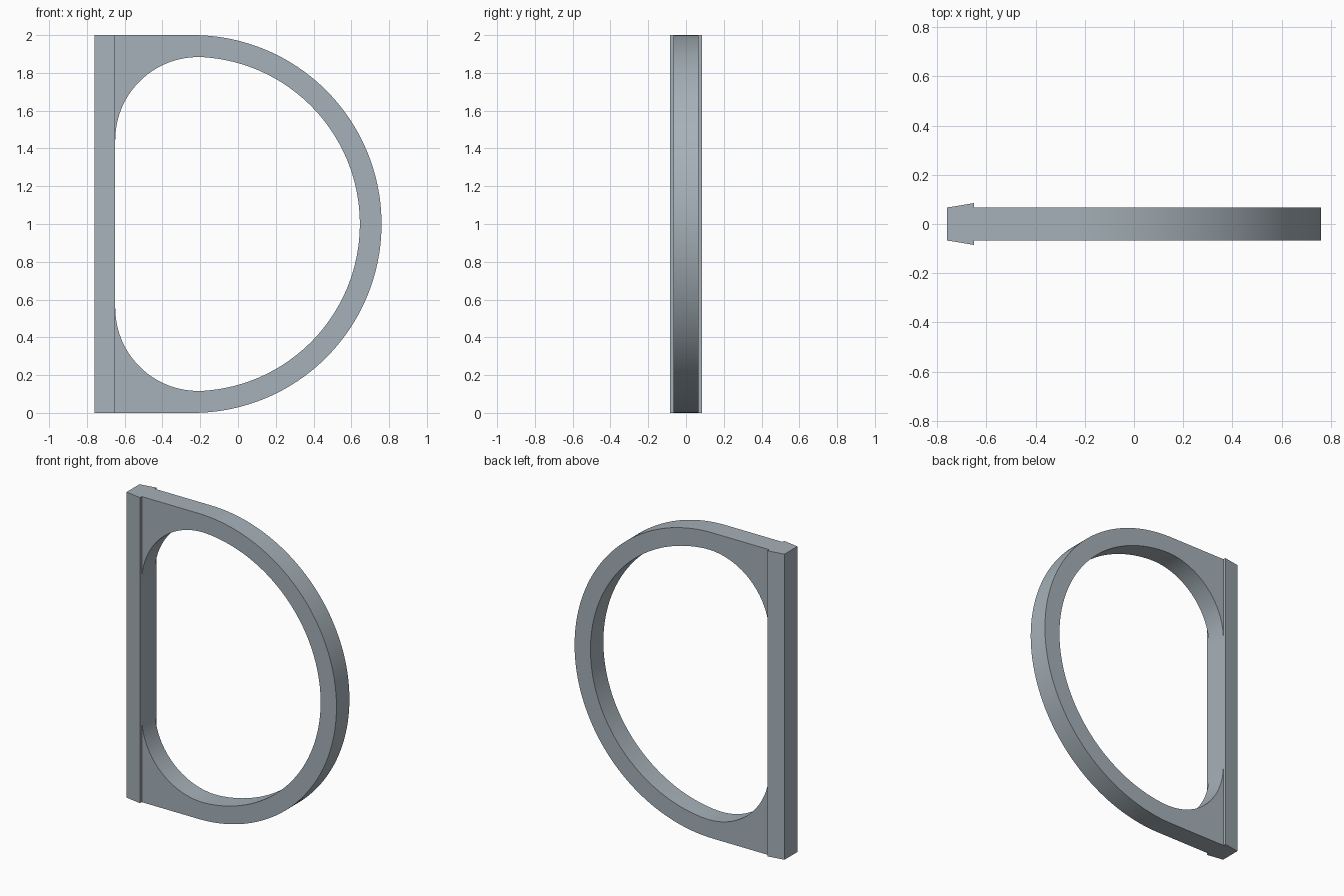
import bpy, bmesh
from math import sin, cos, pi, atan2, sqrt, radians

cube = bpy.data.objects.get("Cube")
if cube:
    bpy.data.objects.remove(cube, do_unlink=True)

steel = bpy.data.materials.new("blue_grey_steel")
steel.use_nodes = True
colour = (0.38, 0.44, 0.48, 1)
steel.diffuse_color = colour
steel.node_tree.nodes["Principled BSDF"].inputs["Base Color"].default_value = colour

LEFT, SEAM, CX = -0.76, -0.65, -0.24     # bar edge, bar/ring joint, arc centre
R_OUT, R_IN, R_FILLET = 1.0, 0.885, 0.44
HALF, LIP = 0.067, 0.085                 # half depth of ring and of bar lip


def make_object(name, bm):
    bmesh.ops.recalc_face_normals(bm, faces=bm.faces[:])
    mesh = bpy.data.meshes.new(name)
    bm.to_mesh(mesh)
    bm.free()
    mesh.materials.append(steel)
    obj = bpy.data.objects.new(name, mesh)
    bpy.context.collection.objects.link(obj)
    bpy.ops.object.select_all(action="DESELECT")
    obj.select_set(True)
    bpy.context.view_layer.objects.active = obj
    bpy.ops.object.shade_smooth_by_angle(angle=radians(30))


def arc(cx, cz, r, a, b, n):
    return [(cx + r * cos(a + (b - a) * i / n), cz + r * sin(a + (b - a) * i / n))
            for i in range(n + 1)]


# Ring outline: upper half, corner fillet tangent to the large inner arc
fx = SEAM + R_FILLET
fz = 1 + sqrt((R_IN - R_FILLET) ** 2 - (fx - CX) ** 2)
touch = atan2(fz - 1, fx - CX)
n_fil, n_arc = 20, 40
inner = arc(fx, fz, R_FILLET, pi, touch, n_fil) + arc(CX, 1, R_IN, touch, 0, n_arc)[1:]
outer = [(SEAM + (CX - SEAM) * i / n_fil, 2) for i in range(n_fil + 1)]
outer += arc(CX, 1, R_OUT, pi / 2, 0, n_arc)[1:]


def mirrored(path):
    return path + [(x, 2 - z) for x, z in reversed(path[:-1])]


# Ring: rectangular section swept along the paired outlines, open at the bar
bm = bmesh.new()
sections = []
for (xo, zo), (xi, zi) in zip(mirrored(outer), mirrored(inner)):
    corners = [(xo, -HALF, zo), (xo, HALF, zo), (xi, HALF, zi), (xi, -HALF, zi)]
    sections.append([bm.verts.new(c) for c in corners])
for a, b in zip(sections, sections[1:]):
    for k in range(4):
        m = (k + 1) % 4
        bm.faces.new((a[k], a[m], b[m], b[k]))
make_object("curved_ring", bm)

# Bar: upright with a tapered section that flares to a lip at the ring
bm = bmesh.new()
profile = [(LEFT, -HALF), (SEAM, -LIP), (SEAM, LIP), (LEFT, HALF)]
base = bm.faces.new([bm.verts.new((x, y, 0)) for x, y in profile])
top = bmesh.ops.extrude_face_region(bm, geom=[base])
bmesh.ops.translate(bm, vec=(0, 0, 2),
                    verts=[v for v in top["geom"] if isinstance(v, bmesh.types.BMVert)])
make_object("flared_bar", bm)
